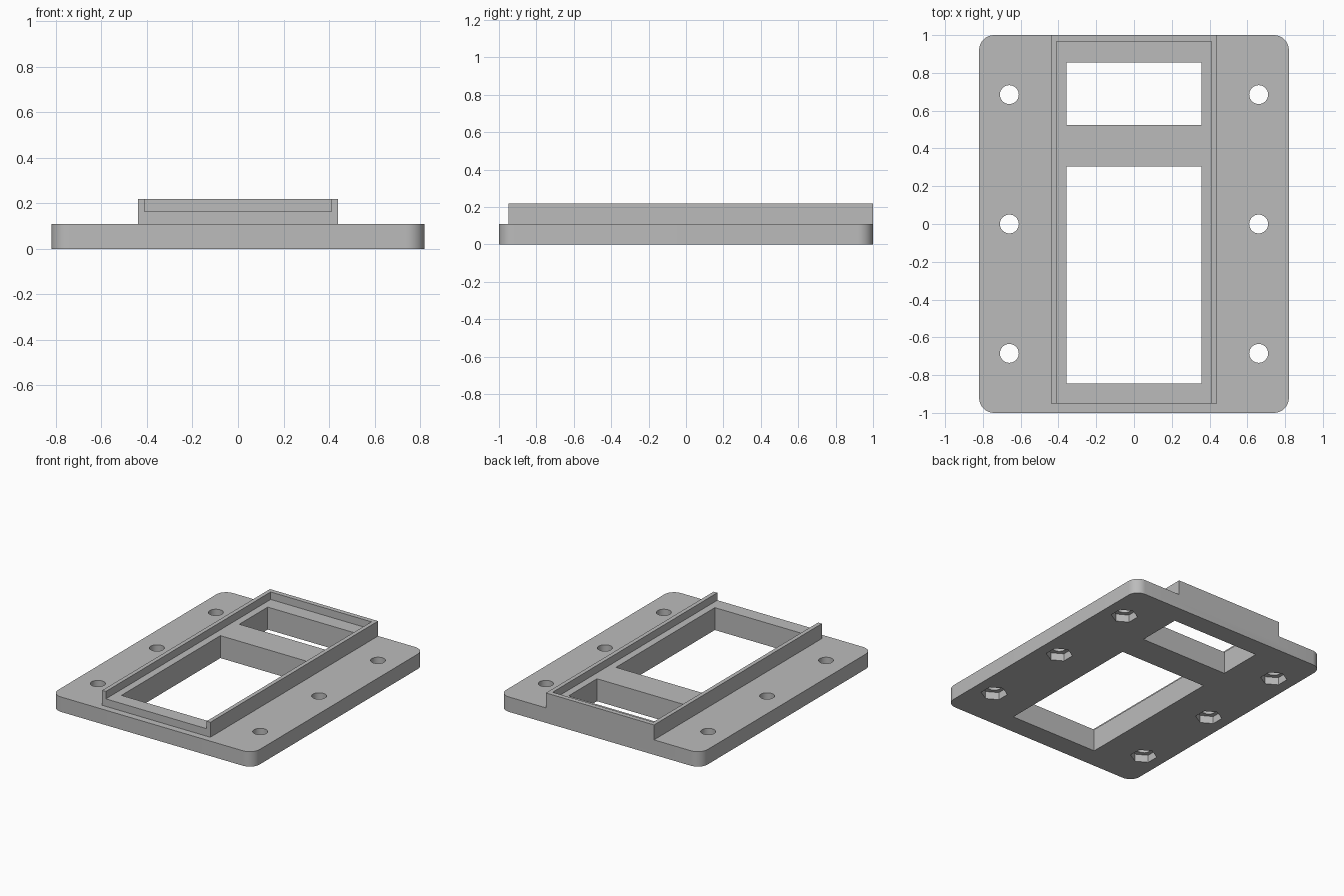
import bpy
import math

if "Cube" in bpy.data.objects:
    bpy.data.objects.remove(bpy.data.objects["Cube"], do_unlink=True)

PLATE_TOP, TRAY_TOP, TRAY_FLOOR = 0.11, 0.22, 0.165

grey = bpy.data.materials.new("plain grey")
grey.use_nodes = True
grey.diffuse_color = (0.5, 0.5, 0.5, 1)
grey.node_tree.nodes["Principled BSDF"].inputs["Base Color"].default_value = (0.5, 0.5, 0.5, 1)


def prism(name, outline, z0, z1):
    """Extrude a counter-clockwise outline between two heights."""
    n = len(outline)
    verts = [(x, y, z) for z in (z0, z1) for x, y in outline]
    faces = [list(range(n))[::-1], list(range(n, 2 * n))]
    faces += [[i, (i + 1) % n, n + (i + 1) % n, n + i] for i in range(n)]
    mesh = bpy.data.meshes.new(name)
    mesh.from_pydata(verts, [], faces)
    mesh.materials.append(grey)
    obj = bpy.data.objects.new(name, mesh)
    bpy.context.collection.objects.link(obj)
    return obj


def rect(x, y0, y1):
    return [(-x, y0), (x, y0), (x, y1), (-x, y1)]


def ring(cx, cy, r, sides, start=0):
    return [(cx + r * math.cos(start + math.tau * i / sides),
             cy + r * math.sin(start + math.tau * i / sides)) for i in range(sides)]


def rounded_rect(hx, hy, r, steps=10):
    points = []
    for k, (sx, sy) in enumerate([(1, 1), (-1, 1), (-1, -1), (1, -1)]):
        for i in range(steps + 1):
            a = math.pi / 2 * (k + i / steps)
            points.append((sx * (hx - r) + r * math.cos(a), sy * (hy - r) + r * math.sin(a)))
    return points


def combine(target, tool, operation):
    """Apply a boolean and remove the tool."""
    tool.hide_render = True
    mod = target.modifiers.new("boolean", 'BOOLEAN')
    mod.operation, mod.object, mod.solver = operation, tool, 'EXACT'
    bpy.context.view_layer.objects.active = target
    bpy.ops.object.modifier_apply(modifier=mod.name)
    bpy.data.objects.remove(tool, do_unlink=True)


# Base plate with rounded corners and the raised tray on it
plate = prism("mounting_plate", rounded_rect(0.82, 1.0, 0.08), 0, PLATE_TOP)
combine(plate, prism("tray", rect(0.44, -0.95, 1.0), 0.05, TRAY_TOP), 'UNION')

# Shallow recess, open at the front
combine(plate, prism("recess", rect(0.41, -1.2, 0.965), TRAY_FLOOR, 0.4), 'DIFFERENCE')

# Two windows through the middle
for y0, y1 in ((-0.845, 0.305), (0.525, 0.855)):
    combine(plate, prism("window", rect(0.357, y0, y1), -0.1, 0.4), 'DIFFERENCE')

# Screw holes with hexagonal nut pockets underneath
for x in (-0.66, 0.66):
    for y in (-0.685, 0, 0.685):
        combine(plate, prism("hole", ring(x, y, 0.05, 32), -0.1, 0.3), 'DIFFERENCE')
        combine(plate, prism("nut_pocket", ring(x, y, 0.09, 6, math.pi / 2), -0.1, 0.055), 'DIFFERENCE')

bpy.ops.object.select_all(action='DESELECT')
plate.select_set(True)
bpy.context.view_layer.objects.active = plate
bpy.ops.object.shade_smooth_by_angle(angle=math.radians(30))
